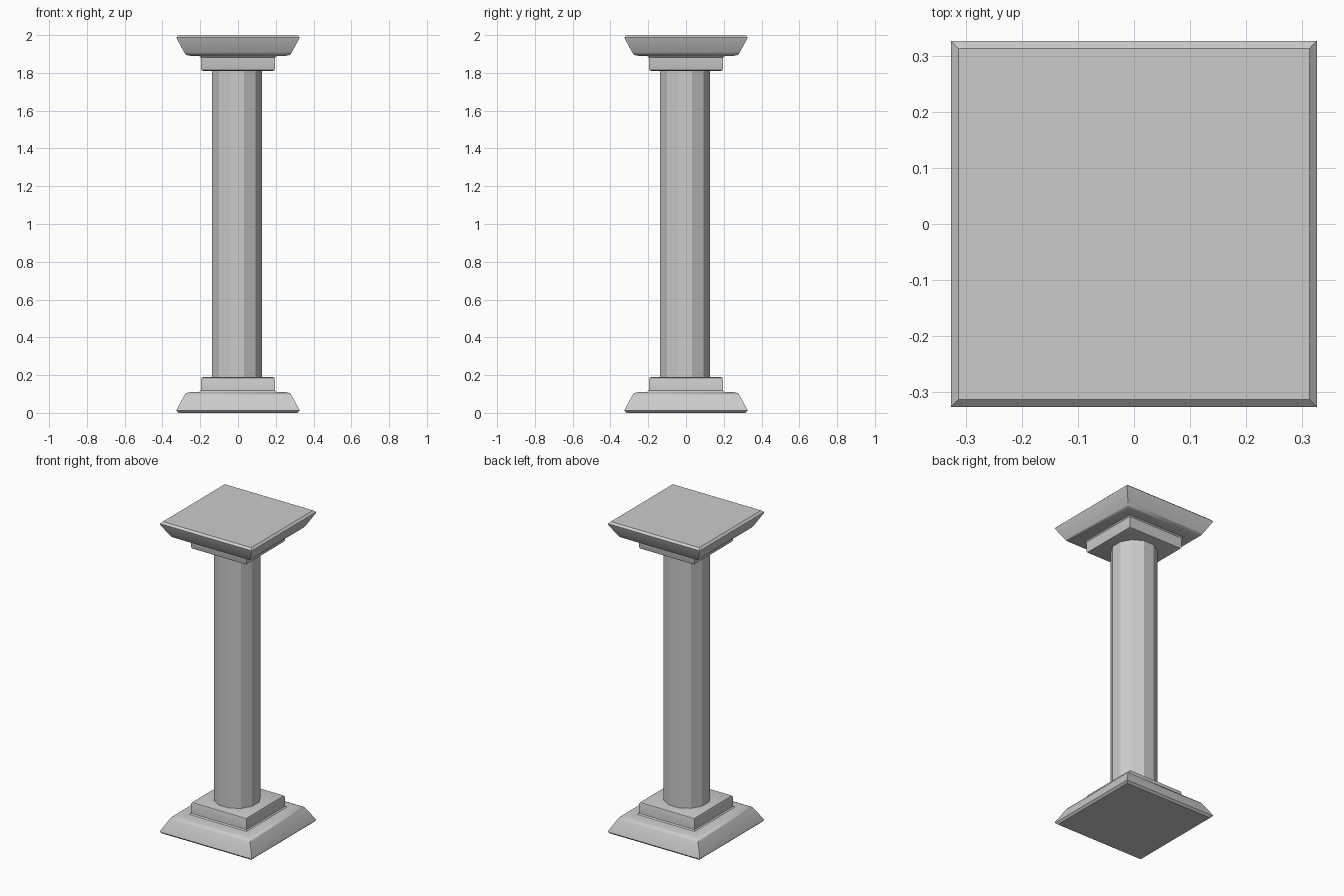
import bpy, bmesh, math

if "Cube" in bpy.data.objects:
    bpy.data.objects.remove(bpy.data.objects["Cube"])

HEIGHT = 2.0


def ring_solid(name, rings):
    """Closed solid bridged from a stack of vertex rings."""
    bm = bmesh.new()
    loops = [[bm.verts.new(p) for p in ring] for ring in rings]
    n = len(loops[0])
    for a, b in zip(loops, loops[1:]):
        for i in range(n):
            j = (i + 1) % n
            bm.faces.new((a[i], a[j], b[j], b[i]))
    bm.faces.new(loops[0])
    bm.faces.new(loops[-1])
    bmesh.ops.recalc_face_normals(bm, faces=bm.faces[:])
    mesh = bpy.data.meshes.new(name)
    bm.to_mesh(mesh)
    bm.free()
    obj = bpy.data.objects.new(name, mesh)
    bpy.context.collection.objects.link(obj)
    return obj


def square(h, z):
    return [(-h, -h, z), (h, -h, z), (h, h, z), (-h, h, z)]


def smooth(obj, degrees):
    bpy.ops.object.select_all(action='DESELECT')
    obj.select_set(True)
    bpy.context.view_layer.objects.active = obj
    bpy.ops.object.shade_smooth_by_angle(angle=math.radians(degrees))


# Stepped plinth profile: half width, height
profile = [(0.313, 0.0), (0.326, 0.012), (0.323, 0.022), (0.284, 0.092),
           (0.277, 0.103), (0.263, 0.109), (0.204, 0.111), (0.197, 0.118),
           (0.195, 0.178), (0.192, 0.186), (0.184, 0.189)]

# Base, and the capital as the same profile upside down
base = ring_solid("base", [square(h, z) for h, z in profile])
capital = ring_solid("capital", [square(h, HEIGHT - z) for h, z in profile])
for part in (base, capital):
    smooth(part, 40)

# Twelve-sided shaft with flat faces towards the front and sides
SIDES, RADIUS, OFFSET = 12, 0.137, -0.004
angles = [2 * math.pi * (i + 0.5) / SIDES for i in range(SIDES)]
ring_solid("shaft", [[(OFFSET + RADIUS * math.cos(a), OFFSET + RADIUS * math.sin(a), z)
                      for a in angles] for z in (0.185, HEIGHT - 0.185)])
